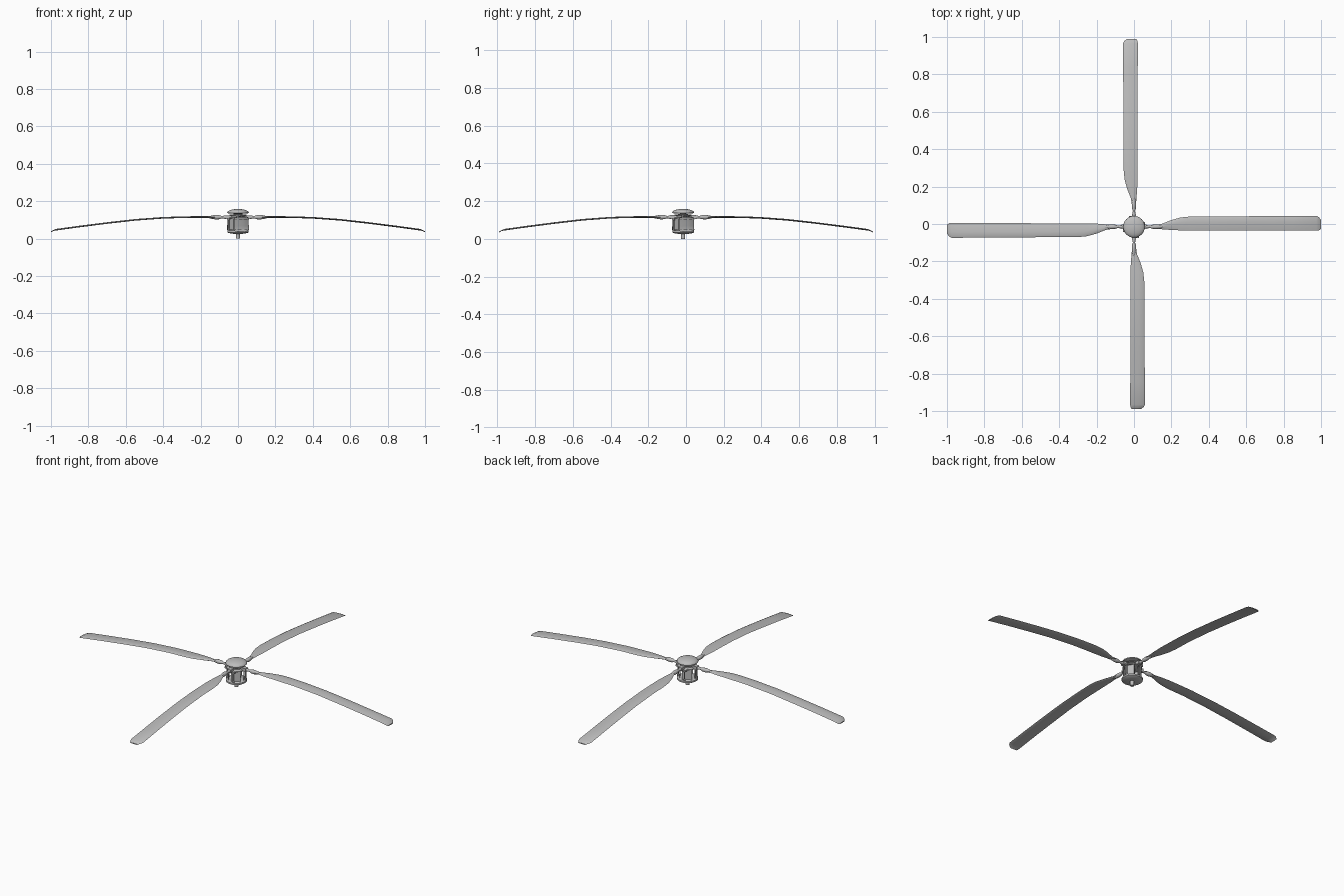
import bpy, bmesh, math
from mathutils import Matrix, Vector

cube = bpy.data.objects.get("Cube")
if cube:
    bpy.data.objects.remove(cube, do_unlink=True)


def make_material(name, value):
    mat = bpy.data.materials.new(name)
    mat.use_nodes = True
    color = (value, value, value, 1)
    mat.diffuse_color = color
    mat.node_tree.nodes["Principled BSDF"].inputs["Base Color"].default_value = color
    return mat


grey = make_material("light grey", 0.51)
HUB = Vector((0, -0.015, 0))
ARM_Z = 0.115


def finish(name, bm, matrix=Matrix(), angle=35):
    bmesh.ops.recalc_face_normals(bm, faces=bm.faces)
    mesh = bpy.data.meshes.new(name)
    bm.to_mesh(mesh)
    bm.free()
    mesh.materials.append(grey)
    obj = bpy.data.objects.new(name, mesh)
    obj.matrix_world = Matrix.Translation(HUB) @ matrix
    bpy.context.collection.objects.link(obj)
    bpy.context.view_layer.objects.active = obj
    bpy.ops.object.select_all(action="DESELECT")
    obj.select_set(True)
    bpy.ops.object.shade_smooth_by_angle(angle=math.radians(angle))


def loft(rings):
    """Skin a list of equal rings and cap both ends."""
    bm = bmesh.new()
    rows = [[bm.verts.new(p) for p in ring] for ring in rings]
    n = len(rows[0])
    for a, b in zip(rows, rows[1:]):
        for i in range(n):
            j = (i + 1) % n
            bm.faces.new((a[i], a[j], b[j], b[i]))
    bm.faces.new(rows[0])
    bm.faces.new(rows[-1])
    return bm


def lathe(profile, sides=24):
    """Turn (radius, height) pairs around z."""
    steps = [2 * math.pi * i / sides for i in range(sides)]
    return loft([[(r * math.cos(a), r * math.sin(a), z) for a in steps]
                 for r, z in profile])


def box(size, center):
    bm = bmesh.new()
    bmesh.ops.create_cube(bm, size=1)
    bmesh.ops.scale(bm, vec=size, verts=bm.verts)
    bmesh.ops.translate(bm, vec=center, verts=bm.verts)
    return bm


# Blade stations: radius, trailing edge, leading edge, height
STATIONS = [
    (0.10, -0.009, 0.009, 0.115), (0.15, -0.013, 0.016, 0.115),
    (0.20, -0.017, 0.036, 0.115), (0.25, -0.019, 0.050, 0.115),
    (0.30, -0.019, 0.055, 0.114), (0.40, -0.019, 0.055, 0.111),
    (0.55, -0.019, 0.056, 0.100), (0.70, -0.020, 0.057, 0.083),
    (0.85, -0.020, 0.058, 0.064), (0.975, -0.021, 0.059, 0.047),
    (0.988, -0.019, 0.052, 0.043), (1.0, -0.012, 0.036, 0.036),
]
# Airfoil section: chord fraction, thickness fraction
SECTION = [(0, 0), (0.25, 0.7), (0.6, 1), (0.88, 0.75), (1, 0),
           (0.88, -0.6), (0.6, -0.7), (0.25, -0.4)]


def blade(length):
    rings = []
    for r, trail, lead, z in STATIONS:
        thick = 0.003 if r > 0.98 else 0.005
        rings.append([(r * length, trail + (lead - trail) * c, z + t * thick)
                      for c, t in SECTION])
    return loft(rings)


# Four blades, each with its grip, hinge and control rod
quarters = [("left", 0, 1.0), ("rear", 90, 1.005),
            ("right", 180, 1.0), ("front", 270, 0.975)]
lay_down = Matrix.Translation((0, 0, ARM_Z)) @ Matrix.Rotation(math.pi / 2, 4, "Y")
for side, degrees, length in quarters:
    turn = Matrix.Rotation(math.radians(degrees), 4, "Z")
    finish(side + "_blade", blade(length), turn)
    grip = lathe([(0.009, 0.03), (0.009, 0.07), (0.006, 0.085), (0.011, 0.1),
                  (0.012, 0.12), (0.009, 0.138), (0.004, 0.16)], 12)
    finish(side + "_blade_grip", grip, turn @ lay_down)
    finish(side + "_hinge", box((0.025, 0.024, 0.02), (0.055, 0, ARM_Z)), turn)
    finish(side + "_pitch_horn",
           box((0.014, 0.03, 0.008), (0.052, 0.012, 0.106)), turn)
    rod = lathe([(0.006, 0.042), (0.006, 0.052), (0.0035, 0.055),
                 (0.0035, 0.096), (0.006, 0.099), (0.006, 0.111)], 10)
    finish(side + "_control_rod", rod,
           turn @ Matrix.Translation((0.05, 0.015, 0)))
    # Flat guide plate between the swashplate and the hub
    finish(side + "_guide_plate", box((0.004, 0.052, 0.066), (0.041, 0, 0.077)),
           Matrix.Rotation(math.radians(degrees + 31), 4, "Z"))

# Drive shaft, swashplate, hub and domed cap
finish("mast", lathe([(0.011, 0), (0.011, 0.028), (0.016, 0.032),
                      (0.016, 0.138)], 16))
finish("swashplate", lathe([(0.025, 0.026), (0.05, 0.030), (0.057, 0.034),
                            (0.057, 0.043), (0.048, 0.047), (0.025, 0.055),
                            (0.02, 0.063)]))
finish("hub_plate", lathe([(0.03, 0.102), (0.052, 0.106), (0.052, 0.111),
                           (0.035, 0.114), (0.035, 0.121), (0.045, 0.124),
                           (0.045, 0.128), (0.02, 0.131)]))
dome = [(0.02, 0.133), (0.05, 0.135), (0.058, 0.138)]
dome += [(0.058 * math.cos(a), 0.139 + 0.02 * math.sin(a))
         for a in (math.radians(d) for d in range(10, 90, 15))]
dome.append((0.002, 0.159))
finish("hub_cap", lathe(dome, 32))
